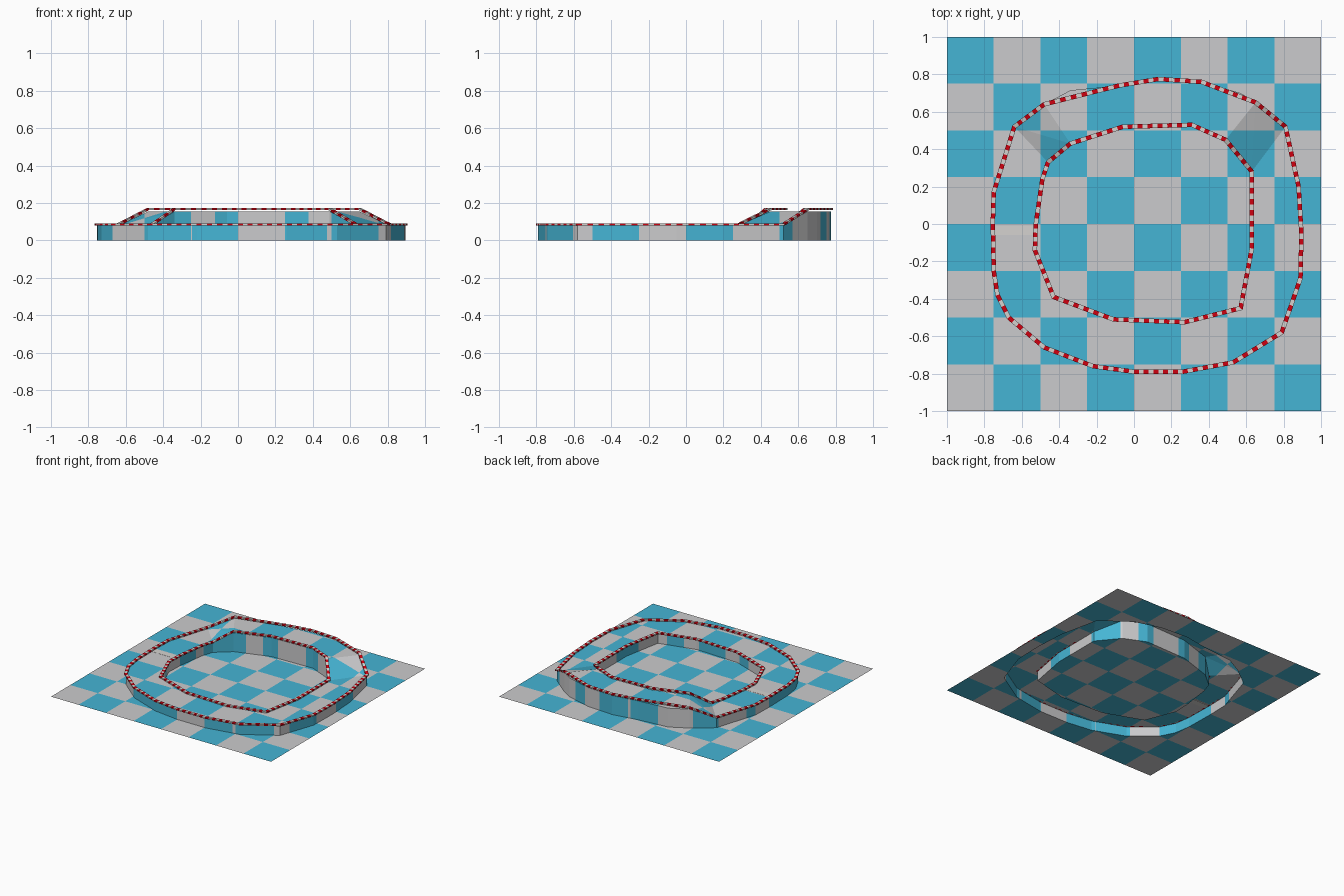
import bpy, bmesh, math
from mathutils import Vector
from mathutils.geometry import tessellate_polygon

if "Cube" in bpy.data.objects:
    bpy.data.objects.remove(bpy.data.objects["Cube"])


def material(name, rgb):
    m = bpy.data.materials.new(name)
    m.diffuse_color = (*rgb, 1)
    m.use_nodes = True
    m.node_tree.nodes["Principled BSDF"].inputs["Base Color"].default_value = m.diffuse_color
    return m


GREY = material("light grey", (0.60, 0.60, 0.61))
BLUE = material("sky blue", (0.06, 0.46, 0.66))
RED = material("kerb red", (0.62, 0.0, 0.005))
WHITE = material("kerb white", (0.66, 0.65, 0.63))
LOW, HIGH = 0.08, 0.155

# Track outlines, clockwise from the left ramp foot; the first points up to the
# right ramp foot carry the raised bridge, the rest is the low track
OUT_RAISED = [(-.64, .52), (-.48, .64), (-.08, .74), (.13, .775), (.36, .76), (.65, .65), (.81, .52)]
OUT_LOW = [(.88, .2), (.895, -.05), (.89, -.29), (.79, -.58), (.53, -.74), (.26, -.79), (0, -.79),
           (-.22, -.76), (-.48, -.66), (-.67, -.5), (-.73, -.38), (-.75, -.25), (-.755, 0), (-.75, .17)]
IN_RAISED = [(-.46, .33), (-.34, .43), (-.06, .52), (.31, .53), (.49, .45), (.63, .28)]
IN_LOW = [(.63, -.13), (.57, -.45), (.27, -.525), (-.11, -.51), (-.43, -.39), (-.53, -.14),
          (-.525, 0), (-.49, .24)]


def lift(raised, low, z_low, z_high):
    """Closed 3D loop: bridge points high, ramp feet and the rest low."""
    pts = [(p, z_low if i in (0, len(raised) - 1) else z_high) for i, p in enumerate(raised)]
    return [Vector((*p, z)) for p, z in pts + [(p, z_low) for p in low]]


def finish(bm, name, mats):
    me = bpy.data.meshes.new(name)
    bm.to_mesh(me)
    bm.free()
    for m in mats:
        me.materials.append(m)
    ob = bpy.data.objects.new(name, me)
    bpy.context.collection.objects.link(ob)
    return ob


def flat(bm, *loops):
    """Fill a region (with holes) by upward-facing triangles."""
    pts = [p for loop in loops for p in loop]
    for tri in tessellate_polygon(loops):
        f = bm.faces.new([bm.verts.new(pts[i]) for i in tri])
        f.normal_update()
        if f.normal.z < 0:
            f.normal_flip()


def walls(bm, loop, inward):
    for a, b in zip(loop, loop[1:] + loop[:1]):
        quad = [a, b, Vector((b.x, b.y, 0)), Vector((a.x, a.y, 0))]
        bm.faces.new([bm.verts.new(p) for p in (quad if inward else quad[::-1])])


def checker(bm):
    """Cut on the quarter-unit grid and colour alternate squares."""
    bmesh.ops.remove_doubles(bm, verts=bm.verts, dist=1e-4)
    for axis in ((1, 0, 0), (0, 1, 0)):
        for k in range(-3, 4):
            bmesh.ops.bisect_plane(bm, geom=bm.verts[:] + bm.edges[:] + bm.faces[:], dist=1e-5,
                                   plane_co=Vector(axis) * k * .25, plane_no=axis)
    for f in bm.faces:
        c = f.calc_center_median()
        f.material_index = (math.floor(c.x * 4) + math.floor(c.y * 4)) % 2


# The road body bulges past the kerb at two bridge corners
out_body = OUT_RAISED[:2] + [(-.34, .715)] + OUT_RAISED[2:5] + [(.57, .70)] + OUT_RAISED[5:]
outer = lift(out_body, OUT_LOW, LOW, HIGH)
inner = lift(IN_RAISED, IN_LOW, LOW, HIGH)
no, ni = len(out_body), len(IN_RAISED)

# Ground, open beneath the track
bm = bmesh.new()
base = lambda loop: [Vector((p.x, p.y, 0)) for p in loop]
flat(bm, [Vector((x, y, 0)) for x, y in ((-1, -1), (1, -1), (1, 1), (-1, 1))], base(outer))
flat(bm, base(inner))
checker(bm)
finish(bm, "ground", [GREY, BLUE])

# Track body: low road, bridge deck, two ramps and the walls
bm = bmesh.new()
flat(bm, outer[no - 1:] + outer[:1] + inner[:1] + inner[ni - 1:][::-1])
flat(bm, outer[1:no - 1] + inner[1:ni - 1][::-1])
for a, b, c, d in ((outer[0], outer[1], inner[1], inner[0]),
                   (outer[no - 2], outer[no - 1], inner[ni - 1], inner[ni - 2])):
    flat(bm, [a, b, c])
    flat(bm, [a, c, d])
walls(bm, outer, False)
walls(bm, inner, True)
checker(bm)
finish(bm, "track", [GREY, BLUE])


def kerb(name, loop, half=.012, thick=.011, dash=.028):
    """Striped square-section band swept along a closed loop."""
    pts = []
    for a, b in zip(loop, loop[1:] + loop[:1]):
        n = 2 * max(1, round((b - a).length / dash / 2))
        pts += [a.lerp(b, i / n) for i in range(n)]
    bm = bmesh.new()
    rings = []
    for i, p in enumerate(pts):
        t0 = (p - pts[i - 1]).to_2d().normalized()
        t1 = (pts[(i + 1) % len(pts)] - p).to_2d().normalized()
        t = (t0 + t1).normalized()
        side = Vector((-t.y, t.x, 0)) * half / max(.5, t.dot(t1))
        up = Vector((0, 0, thick))
        rings.append([bm.verts.new(v) for v in (p - side, p + side, p + side + up, p - side + up)])
    for i, r in enumerate(rings):
        s = rings[(i + 1) % len(rings)]
        for k in range(4):
            j = (k + 1) % 4
            bm.faces.new((r[k], r[j], s[j], s[k])).material_index = i % 2
    bmesh.ops.recalc_face_normals(bm, faces=bm.faces)
    finish(bm, name, [WHITE, RED])


kerb("outer_kerb", lift(OUT_RAISED, OUT_LOW, LOW, HIGH + .008))
kerb("inner_kerb", lift(IN_RAISED, IN_LOW, LOW, HIGH + .008))

# Start line across the left straight
bm = bmesh.new()
bmesh.ops.create_cube(bm, size=1)
for v in bm.verts:
    v.co = Vector((-.64 + v.co.x * .2, -.035 + v.co.y * .05, LOW - .002 + v.co.z * .006))
finish(bm, "start_line", [WHITE])
